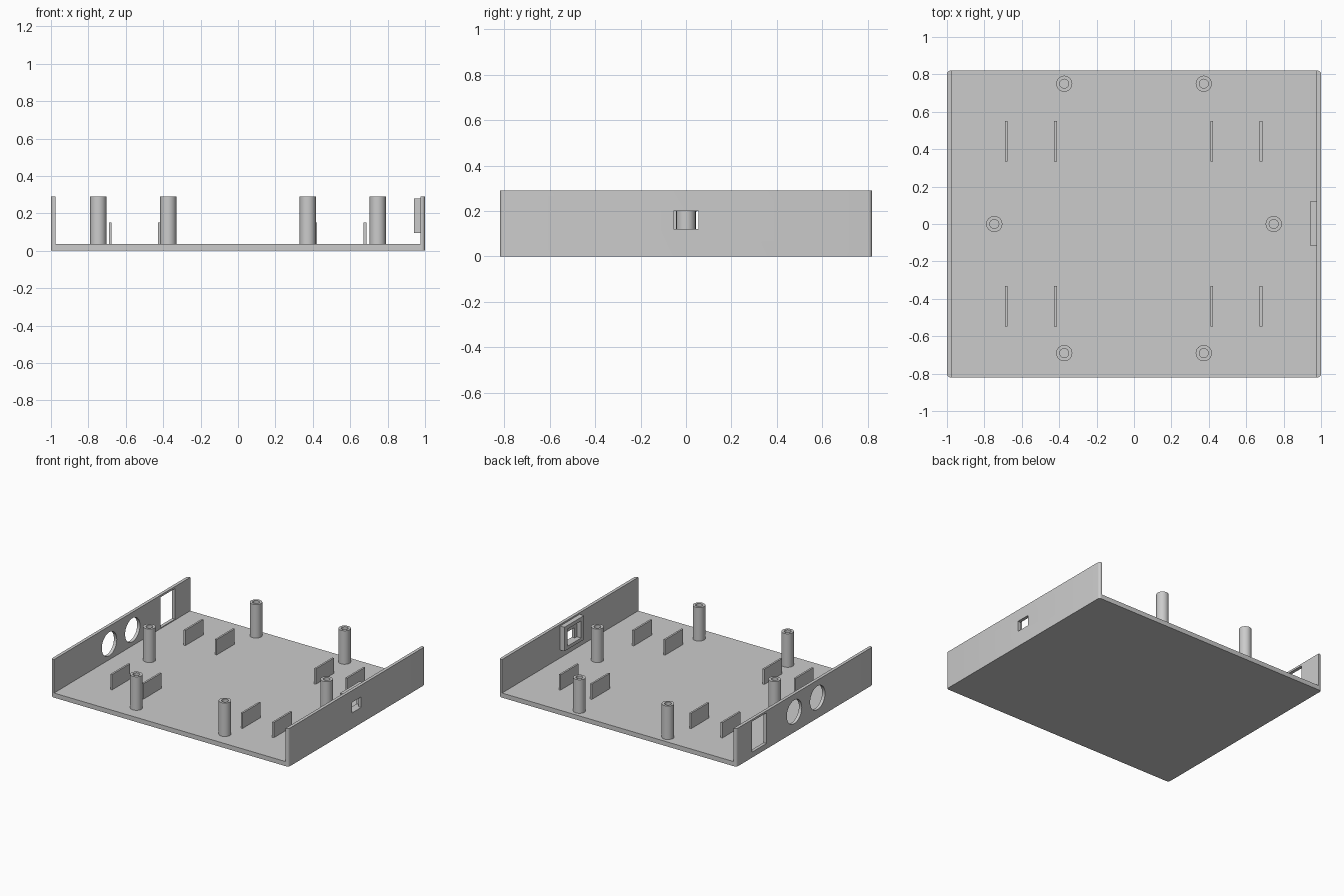
import bpy
import bmesh
from math import pi
from mathutils import Matrix, Vector

cube = bpy.data.objects.get("Cube")
if cube:
    bpy.data.objects.remove(cube, do_unlink=True)

GREY = (0.6, 0.6, 0.6, 1)
grey = bpy.data.materials.new("plain grey")
grey.use_nodes = True
grey.diffuse_color = GREY
grey.node_tree.nodes["Principled BSDF"].inputs["Base Color"].default_value = GREY

FLOOR, HEIGHT, INNER = 0.035, 0.29, 0.976


def finish(name, bm):
    mesh = bpy.data.meshes.new(name)
    bmesh.ops.recalc_face_normals(bm, faces=bm.faces)
    bm.to_mesh(mesh)
    bm.free()
    mesh.materials.append(grey)
    obj = bpy.data.objects.new(name, mesh)
    bpy.context.collection.objects.link(obj)
    return obj


def box(name, low, high, corner=0):
    """Box between two corners, with optionally rounded upright edges."""
    low, high = Vector(low), Vector(high)
    bm = bmesh.new()
    bmesh.ops.create_cube(bm, size=1)
    bmesh.ops.scale(bm, vec=high - low, verts=bm.verts)
    bmesh.ops.translate(bm, vec=(low + high) / 2, verts=bm.verts)
    if corner:
        upright = [e for e in bm.edges
                   if abs(e.verts[0].co.z - e.verts[1].co.z) > 0.01]
        bmesh.ops.bevel(bm, geom=upright, offset=corner, segments=5,
                        profile=0.5, affect='EDGES')
    return finish(name, bm)


def cylinder(name, centre, radius, depth, turn=Matrix()):
    bm = bmesh.new()
    bmesh.ops.create_cone(bm, cap_ends=True, segments=40, radius1=radius,
                          radius2=radius, depth=depth,
                          matrix=Matrix.Translation(centre) @ turn)
    return finish(name, bm)


def activate(obj):
    bpy.ops.object.select_all(action='DESELECT')
    obj.select_set(True)
    bpy.context.view_layer.objects.active = obj


def cut(obj, cutters):
    """Subtract each cutter and remove it afterwards."""
    activate(obj)
    for cutter in cutters:
        mod = obj.modifiers.new("cut", 'BOOLEAN')
        mod.operation = 'DIFFERENCE'
        mod.solver = 'EXACT'
        mod.object = cutter
        bpy.ops.object.modifier_apply(modifier=mod.name)
        bpy.data.objects.remove(cutter, do_unlink=True)


def smooth(obj):
    activate(obj)
    bpy.ops.object.shade_smooth_by_angle(angle=0.6)


# Tray: floor and two side walls, open at front and back
tray = box("tray", (-1, -0.82, 0), (1, 0.82, HEIGHT), corner=0.018)
sideways = Matrix.Rotation(pi / 2, 4, 'Y')
cut(tray, [
    box("inside_cutter", (-INNER, -1, FLOOR), (INNER, 1, 1)),
    box("window_cutter", (-1.1, 0.46, 0.042), (-0.9, 0.635, 0.275)),
    cylinder("round_cutter", (-1, 0.125, 0.155), 0.09, 0.2, sideways),
    cylinder("round_cutter", (-1, -0.155, 0.155), 0.09, 0.2, sideways),
    box("port_cutter", (0.9, -0.055, 0.12), (1.1, 0.055, 0.2)),
])
smooth(tray)

# Raised frame around the small port
frame = box("port_frame", (0.94, -0.115, 0.095), (INNER, 0.12, 0.278))
cut(frame, [box("frame_cutter", (0.9, -0.08, 0.12), (1.1, 0.085, 0.25))])

# Hollow screw posts
for x, y in ((0.373, 0.75), (0.373, -0.69), (0.747, 0)):
    for side in (-1, 1):
        mid = (side * x, y, (FLOOR + HEIGHT) / 2)
        post = cylinder("screw_post", mid, 0.043, HEIGHT - FLOOR)
        cut(post, [cylinder("bore_cutter", mid, 0.024, 0.5)])
        smooth(post)

# Thin upright holding tabs
for x in (-0.684, -0.42, 0.415, 0.679):
    for y in (-0.44, 0.442):
        box("holding_tab", (x - 0.007, y - 0.108, FLOOR),
            (x + 0.007, y + 0.108, 0.152))
